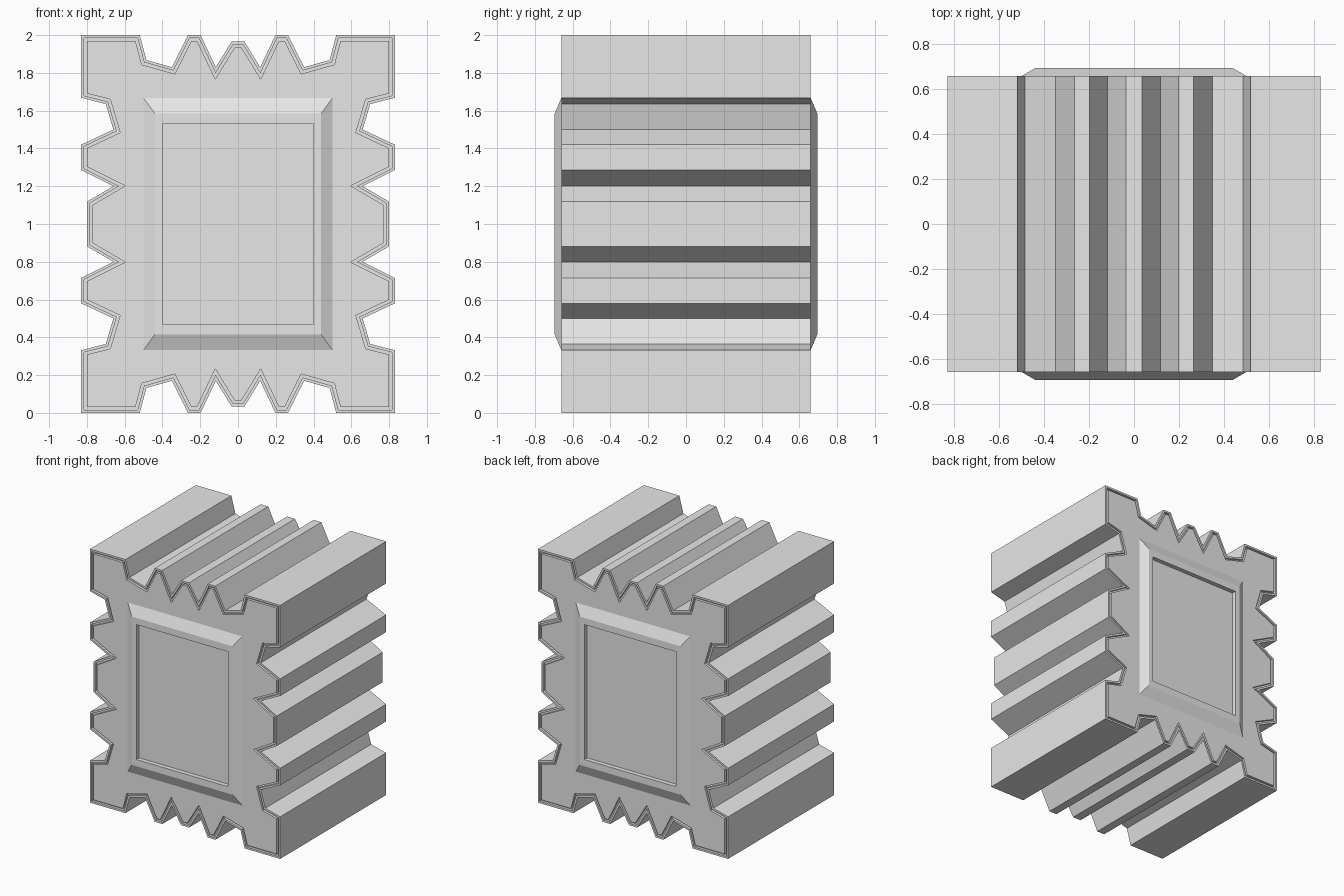
import bpy, bmesh
from mathutils import Vector

cube = bpy.data.objects.get("Cube")
if cube:
    bpy.data.objects.remove(cube, do_unlink=True)

GREY = (0.8, 0.8, 0.8, 1.0)
mat = bpy.data.materials.new("light grey")
mat.use_nodes = True
mat.diffuse_color = GREY
mat.node_tree.nodes["Principled BSDF"].inputs["Base Color"].default_value = GREY

HALF = 0.66      # half depth of the ribbed body
FACE = 0.695     # half depth including raised frames
MID = 1.0        # height of the horizontal mirror line


def offset_inward(loop, d):
    """Mitred inward offset of a counter-clockwise outline."""
    out = []
    for i, p in enumerate(loop):
        a = (p - loop[i - 1]).normalized()
        b = (loop[(i + 1) % len(loop)] - p).normalized()
        na, nb = Vector((-a.y, a.x)), Vector((-b.y, b.x))
        out.append(p + (na + nb) * (d / (1 + na.dot(nb))))
    return out


def loft(name, rings, closed_ends):
    """Join equal-length (outline, y) rings with quads, optionally capped."""
    bm = bmesh.new()
    vs = [[bm.verts.new((p.x, y, p.y + MID)) for p in loop] for loop, y in rings]
    for r, s in zip(vs, vs[1:]):
        for i in range(len(r)):
            bm.faces.new((r[i - 1], r[i], s[i], s[i - 1]))
    if closed_ends:
        bm.faces.new(vs[0][::-1])
        bm.faces.new(vs[-1])
        bmesh.ops.recalc_face_normals(bm, faces=bm.faces)
    bm.normal_update()
    mesh = bpy.data.meshes.new(name)
    bm.to_mesh(mesh)
    bm.free()
    mesh.materials.append(mat)
    obj = bpy.data.objects.new(name, mesh)
    bpy.context.collection.objects.link(obj)
    return obj


# Ribbed outline: one quarter, then mirrored twice
quarter = [(0.8, 0.118), (0.66, 0.2), (0.83, 0.285), (0.83, 0.42), (0.66, 0.5),
           (0.7, 0.635), (0.83, 0.668), (0.83, 1), (0.52, 1), (0.485, 0.868),
           (0.35, 0.83), (0.265, 1), (0.198, 1), (0.117, 0.83), (0.035, 0.965)]
upper = quarter + [(-x, z) for x, z in reversed(quarter)]
outline = [Vector(p) for p in upper + [(-x, -z) for x, z in upper]]

# Body with a thin rim and a narrow groove around each end face
rim = offset_inward(outline, 0.015)
panel = offset_inward(outline, 0.03)
FLOOR = HALF - 0.02
front_rings = [(panel, -HALF), (panel, -FLOOR), (rim, -FLOOR), (rim, -HALF), (outline, -HALF)]
back_rings = [(loop, -y) for loop, y in reversed(front_rings)]
loft("ribbed_body", front_rings + back_rings, True)


def rect(x, z):
    return [Vector(p) for p in ((x, -z), (x, z), (-x, z), (-x, -z))]


# Bevelled raised frames, open in the middle
for name, side in (("front_frame", -1), ("back_frame", 1)):
    rings = [(rect(0.5, 0.667), side * HALF), (rect(0.44, 0.585), side * FACE),
             (rect(0.4, 0.532), side * FACE), (rect(0.4, 0.532), side * HALF)]
    frame = loft(name, rings if side > 0 else rings[::-1], False)
    # Make the flat front of the frame face outward
    if frame.data.polygons[4].normal.y * side < 0:
        frame.data.flip_normals()
